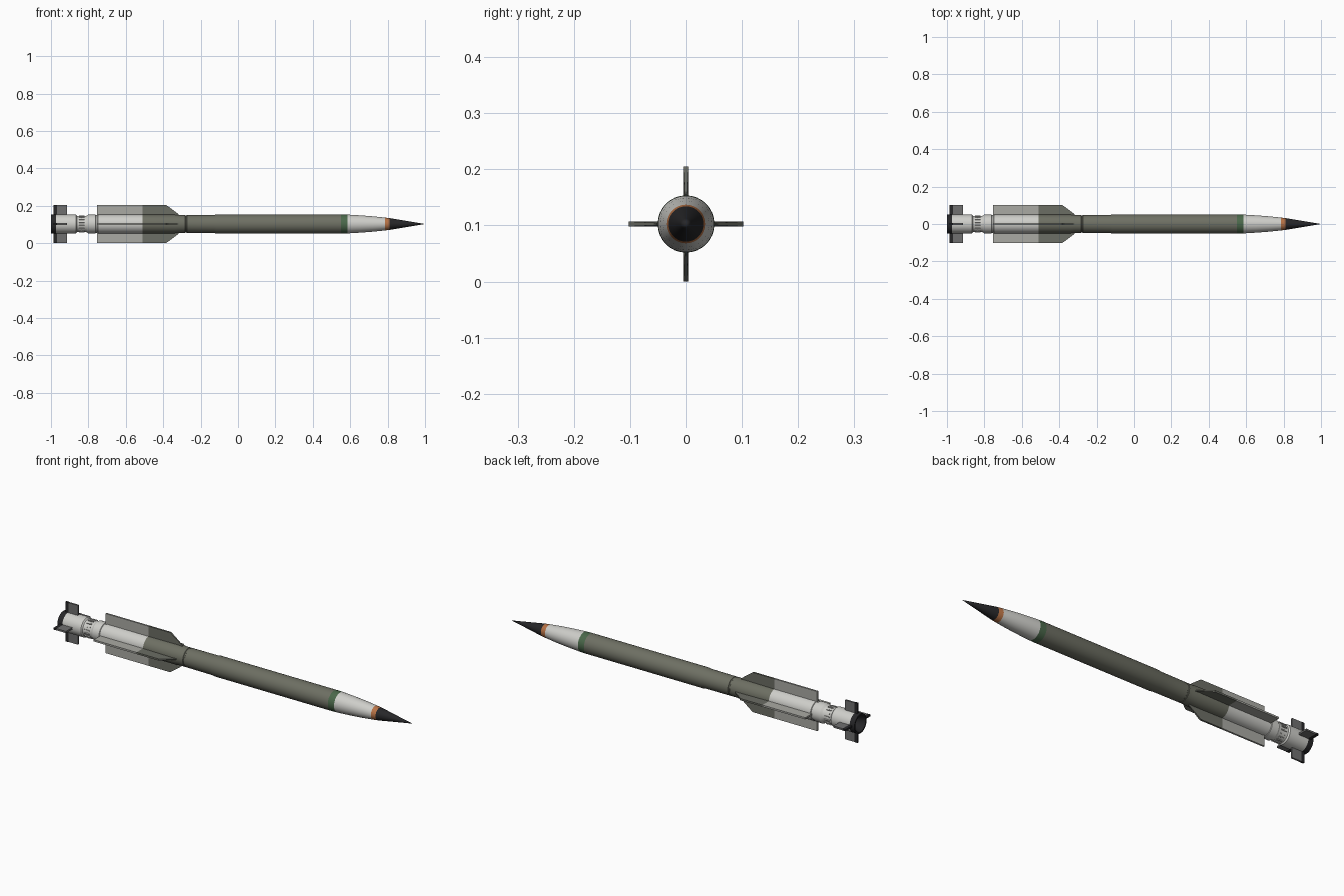
import bpy, bmesh, math
from mathutils import Matrix, Vector

if "Cube" in bpy.data.objects:
    bpy.data.objects.remove(bpy.data.objects["Cube"])

CZ = 0.1025   # height of the long axis
SEG = 32


def mat(name, r, g, b):
    m = bpy.data.materials.new(name)
    m.diffuse_color = (r, g, b, 1)
    m.use_nodes = True
    m.node_tree.nodes["Principled BSDF"].inputs["Base Color"].default_value = m.diffuse_color
    return m


WHITE = mat("white", 0.62, 0.62, 0.59)
OLIVE = mat("olive", 0.155, 0.16, 0.125)
GREEN = mat("green", 0.07, 0.14, 0.07)
ORANGE = mat("orange", 0.48, 0.17, 0.06)
BLACK = mat("black", 0.02, 0.02, 0.022)
FIN_LIGHT = mat("fin_light", 0.40, 0.40, 0.37)
FIN_DARK = mat("fin_dark", 0.15, 0.155, 0.13)
FIN_GREY = mat("fin_grey", 0.16, 0.16, 0.16)


def finish(bm, name, material, smooth=True):
    bmesh.ops.remove_doubles(bm, verts=bm.verts, dist=1e-5)
    bmesh.ops.recalc_face_normals(bm, faces=bm.faces)
    me = bpy.data.meshes.new(name)
    bm.to_mesh(me)
    bm.free()
    ob = bpy.data.objects.new(name, me)
    bpy.context.collection.objects.link(ob)
    ob.location.z = CZ
    me.materials.append(material)
    if smooth:
        bpy.ops.object.select_all(action='DESELECT')
        ob.select_set(True)
        bpy.context.view_layer.objects.active = ob
        bpy.ops.object.shade_smooth_by_angle(angle=math.radians(25))
    return ob


def lathe(name, profile, material):
    """Revolve (x, radius) points about the long axis."""
    bm = bmesh.new()
    vs = [bm.verts.new((x, 0, r)) for x, r in profile]
    es = [bm.edges.new(p) for p in zip(vs, vs[1:])]
    bmesh.ops.spin(bm, geom=vs + es, cent=(0, 0, 0), axis=(1, 0, 0),
                   angle=2 * math.pi, steps=SEG, use_merge=True)
    ob = finish(bm, name, material)
    # open shells: make every normal follow the profile's outward side
    me = ob.data
    big = max(me.polygons, key=lambda p: p.area)
    c = big.center
    if Vector((0, c.y, c.z)).dot(big.normal) < 0:
        me.flip_normals()
    return ob


def fins(name, outline, material):
    """Four plates about the axis; outline points are (x, radius, half thickness)."""
    bm = bmesh.new()
    for k in range(4):
        rot = Matrix.Rotation(k * math.pi / 2, 4, 'X')
        a = [bm.verts.new(rot @ Vector((x, -t, r))) for x, r, t in outline]
        b = [bm.verts.new(rot @ Vector((x, t, r))) for x, r, t in outline]
        n = len(a)
        bm.faces.new(a)
        bm.faces.new(b[::-1])
        for i in range(n):
            j = (i + 1) % n
            bm.faces.new((a[i], b[i], b[j], a[j]))
    return finish(bm, name, material, False)


# tail: hollow black nozzle ring and white control section
lathe("nozzle_ring", [(-0.93, 0), (-0.94, 0.022), (-0.996, 0.04), (-1.0, 0.043),
                      (-1.0, 0.05), (-0.972, 0.05)], BLACK)
lathe("tail_section", [(-0.972, 0.05), (-0.866, 0.05), (-0.86, 0.044),
                       (-0.835, 0.042), (-0.81, 0.044), (-0.80, 0.05),
                       (-0.762, 0.05), (-0.76, 0.047), (-0.75, 0.047),
                       (-0.748, 0.05), (-0.51, 0.05)], WHITE)

# small ribs round the tail neck
bm = bmesh.new()
for k in range(16):
    m = (Matrix.Rotation((k + 0.5) * math.pi / 8, 4, 'X')
         @ Matrix.Translation((-0.836, 0, 0.0435))
         @ Matrix.Diagonal((0.03, 0.005, 0.007, 1)))
    bmesh.ops.create_cube(bm, size=1, matrix=m)
finish(bm, "neck_ribs", WHITE, False)

# olive main body
lathe("aft_body", [(-0.51, 0.05), (-0.34, 0.05), (-0.31, 0.0475), (-0.284, 0.0475),
                   (-0.282, 0.0455), (-0.276, 0.0455), (-0.274, 0.0475)], OLIVE)
lathe("main_body", [(-0.274, 0.0475), (-0.13, 0.0485), (-0.115, 0.051),
                    (0.55, 0.051)], OLIVE)

# nose
lathe("green_band", [(0.55, 0.051), (0.585, 0.0502)], GREEN)
lathe("nose_fairing", [(0.585, 0.0502), (0.65, 0.0465), (0.72, 0.0412),
                       (0.785, 0.0345)], WHITE)
lathe("orange_band", [(0.785, 0.0345), (0.81, 0.0315)], ORANGE)
lathe("nose_cone", [(0.81, 0.0315), (0.87, 0.0215), (0.94, 0.0098), (1.0, 0)], BLACK)

# long body fins with swept, thinned leading edge
T = 0.0045
fins("body_fins_rear", [(-0.755, 0.045, T), (-0.755, CZ, T), (-0.51, CZ, T),
                        (-0.51, 0.045, T)], FIN_LIGHT)
fins("body_fins_front", [(-0.51, 0.045, T), (-0.51, CZ, T), (-0.385, CZ, T),
                         (-0.318, 0.053, 0.002), (-0.318, 0.045, 0.002)], FIN_DARK)

# tail control fins with black trailing strip
fins("tail_fins", [(-0.968, 0.045, T), (-0.968, CZ - 0.001, T),
                   (-0.915, CZ - 0.001, T), (-0.915, 0.045, T)], FIN_GREY)
fins("tail_fin_edges", [(-0.986, 0.045, T), (-0.986, CZ, T),
                        (-0.968, CZ, T), (-0.968, 0.045, T)], BLACK)
